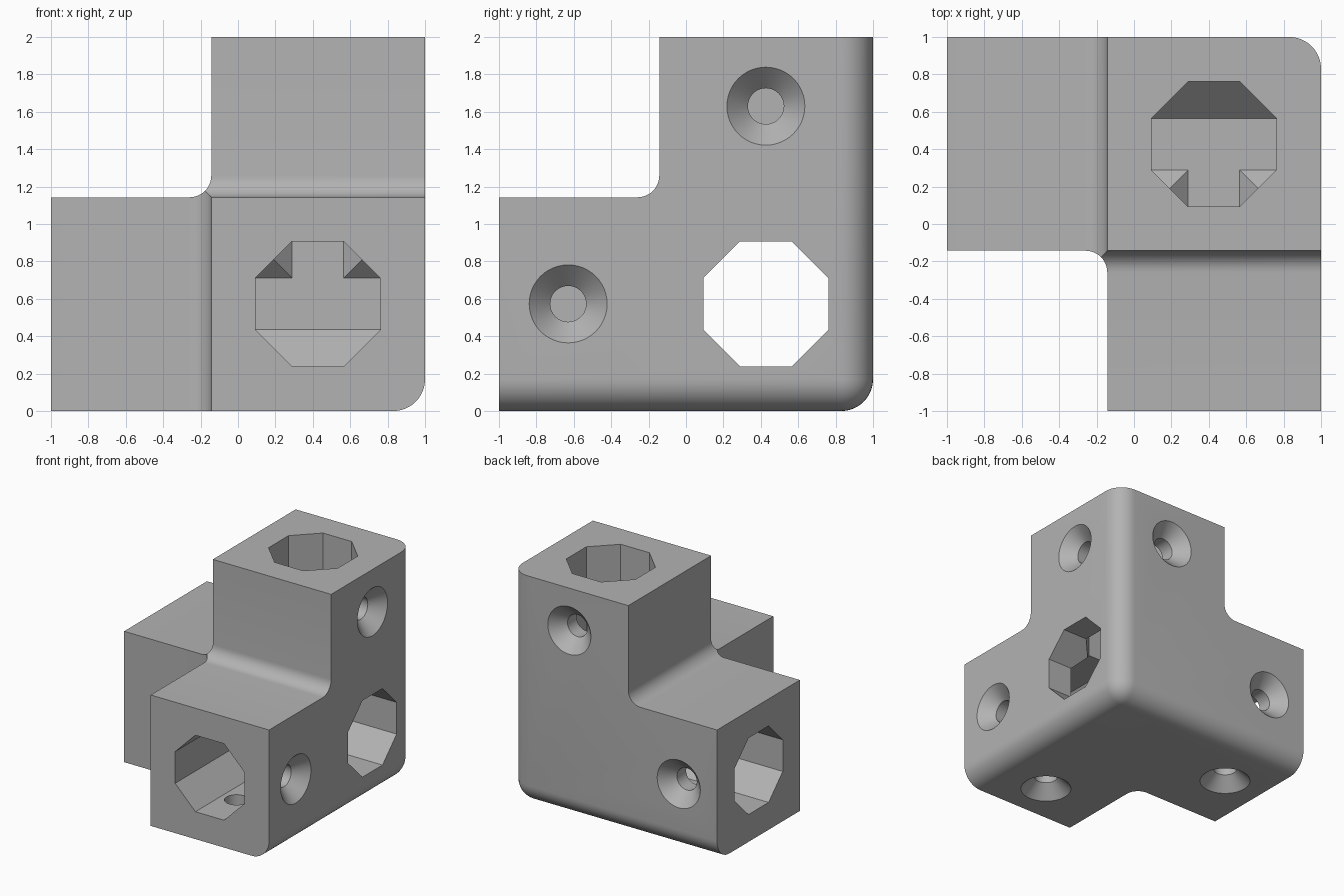
import bpy, bmesh, math
from mathutils import Matrix, Vector

if "Cube" in bpy.data.objects:
    bpy.data.objects.remove(bpy.data.objects["Cube"])

IN, TOP = -0.143, 1.143          # inner arm faces
C, CZ = 0.427, 0.573             # arm centre lines
ROUND, FILLET = 0.17, 0.115

grey = bpy.data.materials.new("grey")
grey.diffuse_color = (0.45, 0.45, 0.45, 1)
grey.use_nodes = True
grey.node_tree.nodes["Principled BSDF"].inputs["Base Color"].default_value = grey.diffuse_color


def make_object(name, bm):
    bmesh.ops.recalc_face_normals(bm, faces=bm.faces)
    mesh = bpy.data.meshes.new(name)
    bm.to_mesh(mesh)
    bm.free()
    ob = bpy.data.objects.new(name, mesh)
    bpy.context.collection.objects.link(ob)
    mesh.materials.append(grey)
    return ob


def box(lo, hi):
    bm = bmesh.new()
    bmesh.ops.create_cube(bm, size=1)
    for v in bm.verts:
        v.co = Vector([(a + b) / 2 + c * (b - a) for a, b, c in zip(lo, hi, v.co)])
    return bm


def round_edges(bm, test, radius, segments):
    edges = [e for e in bm.edges if all(test(v.co) for v in e.verts)]
    bmesh.ops.bevel(bm, geom=edges, offset=radius, offset_type='OFFSET',
                    segments=segments, profile=0.5, affect='EDGES')


def stacked_rings(rings, sides, turn, start, direction):
    """Closed solid from (radius, distance) rings along a direction."""
    bm = bmesh.new()
    loops = []
    for r, d in rings:
        loops.append([bm.verts.new((r * math.cos(turn + 2 * math.pi * i / sides),
                                    r * math.sin(turn + 2 * math.pi * i / sides), d))
                      for i in range(sides)])
    for a, b in zip(loops, loops[1:]):
        for i in range(sides):
            j = (i + 1) % sides
            bm.faces.new((a[i], a[j], b[j], b[i]))
    bm.faces.new(loops[0])
    bm.faces.new(loops[-1])
    # axis-aligned frame so polygon flats stay square to the arms
    w = Vector(direction)
    u = Vector((w.y, w.z, w.x))
    frame = Matrix((u, w.cross(u), w)).transposed().to_4x4()
    bm.transform(Matrix.Translation(start) @ frame)
    return bm


def cut(body, bm):
    cutter = make_object("cutter", bm)
    cutter.hide_render = True
    mod = body.modifiers.new("cut", 'BOOLEAN')
    mod.operation, mod.solver, mod.object = 'DIFFERENCE', 'EXACT', cutter
    bpy.context.view_layer.objects.active = body
    bpy.ops.object.modifier_apply(modifier=mod.name)
    bpy.data.objects.remove(cutter)


# block with the three outer edges rounded into a ball corner
bm = box((-1, -1, 0), (1, 1, 2))
corner = Vector((1, 1, 0))
edges = [e for e in bm.edges if any((v.co - corner).length < 1e-4 for v in e.verts)]
bmesh.ops.bevel(bm, geom=edges, offset=ROUND, offset_type='OFFSET',
                segments=10, profile=0.5, affect='EDGES')
body = make_object("corner_bracket", bm)

# clear the space between each pair of arms, leaving filleted inner corners
bm = box((-3, -3, -1), (IN, IN, 3))
round_edges(bm, lambda p: p.x > -1 and p.y > -1, FILLET, 8)
cut(body, bm)
bm = box((-3, -2, TOP), (IN, 2, 4))
round_edges(bm, lambda p: p.x > -1 and p.z < 2, FILLET, 8)
cut(body, bm)
bm = box((-2, -3, TOP), (2, IN, 4))
round_edges(bm, lambda p: p.y > -1 and p.z < 2, FILLET, 8)
cut(body, bm)

# octagonal rod sockets: one right through, two ending in the crossing
R = 0.334 / math.cos(math.pi / 8)
for start, direction, length in (((-1.2, C, CZ), (1, 0, 0), 2.4),
                                 ((C, -1.2, CZ), (0, 1, 0), 1.2 + C),
                                 ((C, C, 2.2), (0, 0, -1), 2.2 - CZ)):
    cut(body, stacked_rings([(R, 0), (R, length)], 8, math.pi / 8, start, direction))

# countersunk screw holes, two on each outer face
screw = [(0.2585, -0.05), (0.096, 0.1125), (0.096, 0.35)]
for start, direction in (((1, C, 1.63), (-1, 0, 0)), ((1, -0.63, CZ), (-1, 0, 0)),
                         ((C, 1, 1.63), (0, -1, 0)), ((-0.63, 1, CZ), (0, -1, 0)),
                         ((C, -0.63, 0), (0, 0, 1)), ((-0.63, C, 0), (0, 0, 1))):
    cut(body, stacked_rings(screw, 48, 0, start, direction))

# smooth rounds, sharp edges
bpy.ops.object.select_all(action='DESELECT')
body.select_set(True)
bpy.context.view_layer.objects.active = body
bpy.ops.object.shade_smooth_by_angle(angle=math.radians(30))
